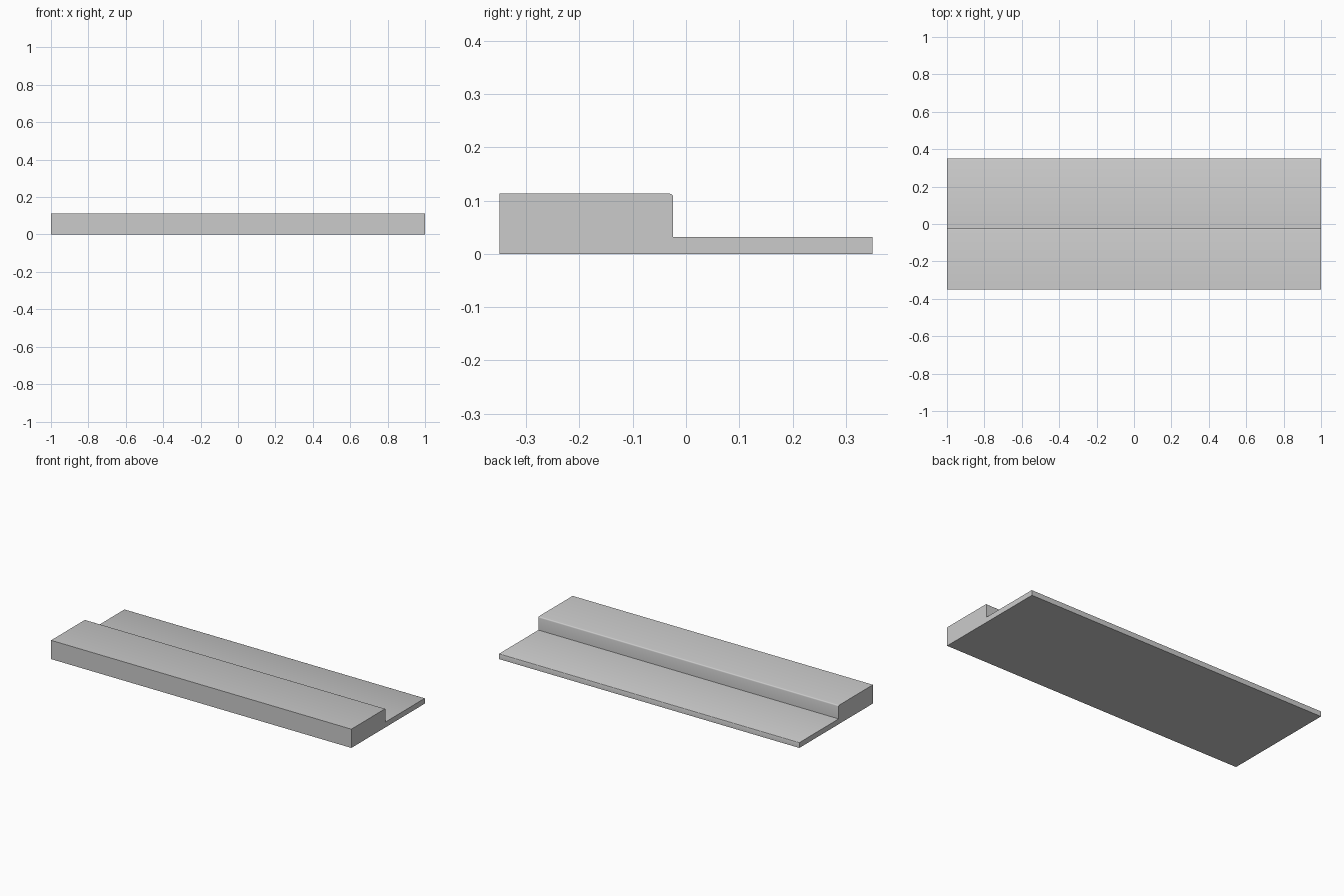
import bpy
import bmesh
import math

cube = bpy.data.objects.get("Cube")
if cube:
    bpy.data.objects.remove(cube, do_unlink=True)

LENGTH = 2.0


def rounded_corner(y, z, radius, steps):
    """Convex corner between a back-facing wall and a top face."""
    points = []
    for i in range(steps + 1):
        a = math.pi / 2 * i / steps
        points.append((y - radius + radius * math.cos(a),
                       z - radius + radius * math.sin(a)))
    return points


# Stepped cross-section: thick front rail, thin rear ledge
profile = [(-0.35, 0.0), (0.35, 0.0)]
profile += rounded_corner(0.35, 0.032, 0.002, 2)
profile.append((-0.024, 0.032))
profile += rounded_corner(-0.024, 0.113, 0.007, 3)
profile.append((-0.35, 0.113))

# Extrude the cross-section along the length
bm = bmesh.new()
end = bm.faces.new([bm.verts.new((-LENGTH / 2, y, z)) for y, z in profile])
extruded = bmesh.ops.extrude_face_region(bm, geom=[end])
moved = [v for v in extruded["geom"] if isinstance(v, bmesh.types.BMVert)]
bmesh.ops.translate(bm, verts=moved, vec=(LENGTH, 0, 0))
bmesh.ops.recalc_face_normals(bm, faces=bm.faces)
mesh = bpy.data.meshes.new("stepped_strip")
bm.to_mesh(mesh)
bm.free()

strip = bpy.data.objects.new("stepped_strip", mesh)
bpy.context.collection.objects.link(strip)

# Plain grey finish
grey = bpy.data.materials.new("light_grey")
grey.use_nodes = True
color = (0.6, 0.6, 0.6, 1.0)
grey.diffuse_color = color
grey.node_tree.nodes["Principled BSDF"].inputs["Base Color"].default_value = color
mesh.materials.append(grey)

# Smooth rounded edges, sharp square ones
bpy.context.view_layer.objects.active = strip
strip.select_set(True)
bpy.ops.object.shade_smooth_by_angle(angle=math.radians(50))
